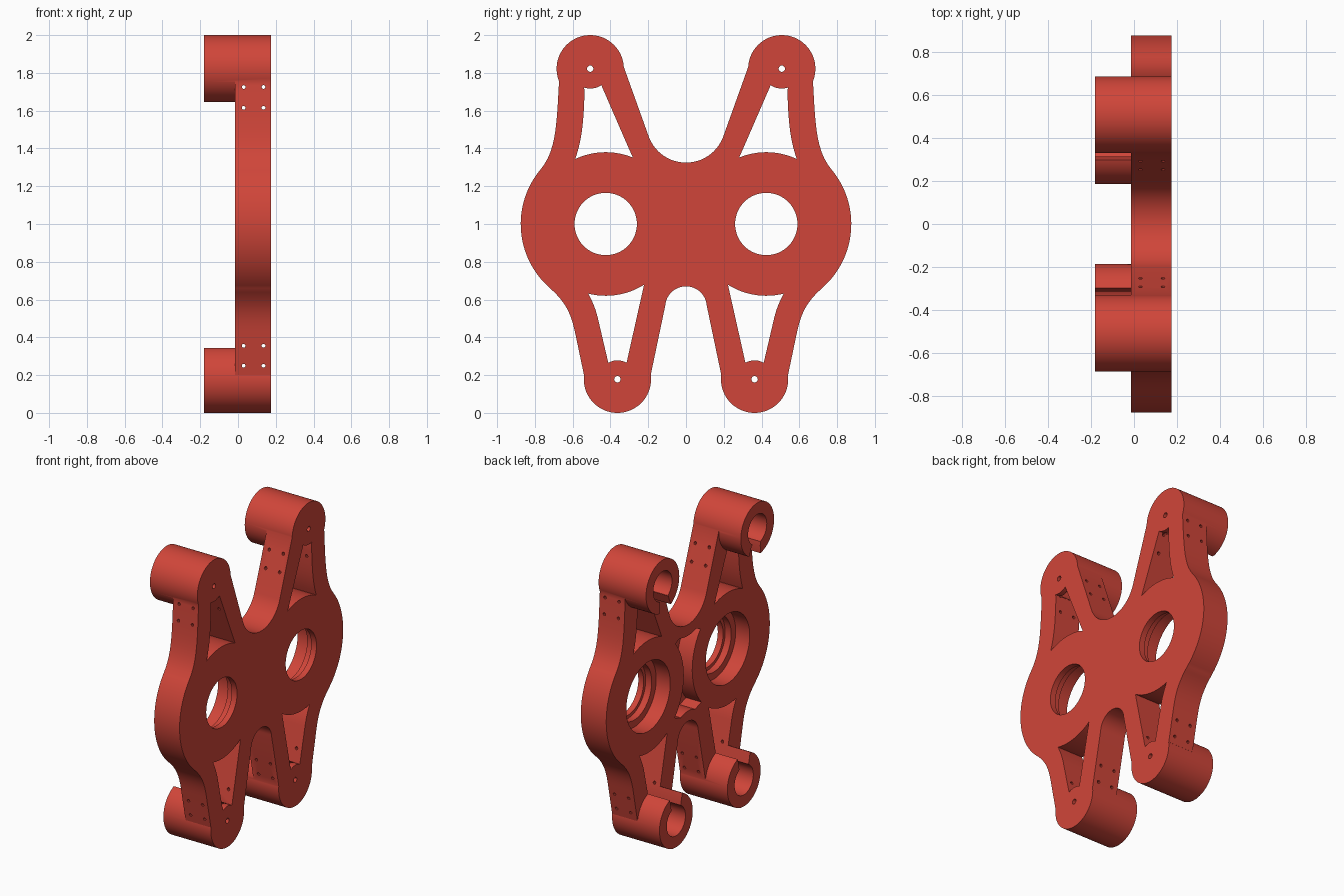
import bpy, bmesh, math
from mathutils import Vector
from mathutils.geometry import interpolate_bezier

if "Cube" in bpy.data.objects:
    bpy.data.objects.remove(bpy.data.objects["Cube"])

X0, X1, XB = -0.015, 0.175, -0.18      # plate back, plate front, boss back
RING, TOP, LOW = (0.425, 1.0), (0.507, 1.822), (0.363, 0.178)
BOSS_R = 0.178

red = bpy.data.materials.new("red")
red.diffuse_color = (0.63, 0.06, 0.041, 1)
red.use_nodes = True
red.node_tree.nodes["Principled BSDF"].inputs["Base Color"].default_value = red.diffuse_color


def arc(c, r, a0, a1, n=16):
    return [(c[0] + r * math.cos(math.radians(a0 + (a1 - a0) * i / n)),
             c[1] + r * math.sin(math.radians(a0 + (a1 - a0) * i / n))) for i in range(n + 1)]


def bez(a, b, c, d, n=12):
    return [(p[0], p[1]) for p in interpolate_bezier(*[Vector((q[0], q[1], 0)) for q in (a, b, c, d)], n)]


def circle(c, r, n=64):
    return arc(c, r, 0, 360 * (n - 1) / n, n - 1)


def box(y0, y1, z0, z1):
    return [(y0, z0), (y1, z0), (y1, z1), (y0, z1)]


def prism(name, loop, x0, x1, side=1):
    """Extrude a (y, z) loop along x; side=-1 mirrors it."""
    pts = []
    for p in loop:
        if not pts or math.dist(p, pts[-1]) > 1e-4:
            pts.append(p)
    if math.dist(pts[0], pts[-1]) < 1e-4:
        pts.pop()
    bm = bmesh.new()
    a = [bm.verts.new((x0, side * y, z)) for y, z in pts]
    b = [bm.verts.new((x1, side * y, z)) for y, z in pts]
    bm.faces.new(a)
    bm.faces.new(b)
    for i in range(len(a)):
        j = (i + 1) % len(a)
        bm.faces.new((a[i], a[j], b[j], b[i]))
    bmesh.ops.recalc_face_normals(bm, faces=bm.faces)
    me = bpy.data.meshes.new(name)
    bm.to_mesh(me)
    bm.free()
    me.materials.append(red)
    ob = bpy.data.objects.new(name, me)
    bpy.context.collection.objects.link(ob)
    return ob


def combine(tool, op):
    """Apply a boolean to the bracket and drop the tool."""
    m = bracket.modifiers.new("bool", 'BOOLEAN')
    m.operation, m.solver, m.object = op, 'EXACT', tool
    bpy.context.view_layer.objects.active = bracket
    bpy.ops.object.modifier_apply(modifier=m.name)
    bpy.data.objects.remove(tool)


def cut(loop, x0, x1, side=1):
    combine(prism("cutter", loop, x0, x1, side), 'DIFFERENCE')


# plate outline, right half from the upper notch down to the lower arch
half = arc((0, 1.535), 0.21, -90, -20)
half += [(0.331, 1.836), (0.507, 1.9)]
half += bez((0.672, 1.757), (0.685, 1.53), (0.686, 1.389), (0.770, 1.289))
half += arc(RING, 0.45, 40, -49, 32)
half += bez((0.720, 0.660), (0.629, 0.581), (0.605, 0.51), (0.586, 0.42))
half += [(0.540, 0.2), (0.363, 0.12), (0.187, 0.2)]
half += arc((0, 0.56), 0.11, 5, 90)
outline = half + [(-y, z) for y, z in reversed(half[1:-1])]
bracket = prism("bracket", outline, X0, X1)

# openings in the upper and lower arms
upper_hole = arc(TOP, 0.105, 236, 288, 10)
upper_hole += bez((0.537, 1.70), (0.542, 1.54), (0.55, 1.45), (0.586, 1.345))
upper_hole += arc(RING, 0.38, 65, 112.2) + [(0.305, 1.405)]
lower_hole = arc(LOW, 0.1, 61, 119, 10)
lower_hole += arc(RING, 0.38, 237.7, 284)
lower_hole += bez((0.517, 0.631), (0.49, 0.58), (0.475, 0.54), (0.464, 0.49))

# recess between the two bearing rings
recess = arc((0, 0.56), 0.18, 50, 130)
recess += [(-y, z) for y, z in arc(RING, 0.38, 222, 140)]
recess += arc((0, 1.535), 0.285, 245, 295)
recess += arc(RING, 0.38, 140, 222)
recess = [p for p in recess if 0.72 < p[1] < 1.27 and abs(p[0]) < 0.155]

# round bosses
for s in (1, -1):
    for c in (TOP, LOW):
        combine(prism("boss", circle(c, BOSS_R), XB, X1, s), 'UNION')

for s in (1, -1):
    # arm openings, also slicing the bosses
    cut(upper_hole, -0.3, 0.3, s)
    cut(lower_hole, -0.3, 0.3, s)
    # boss sockets with slots and pin holes
    for c, slot in ((TOP, box(0.452, 0.537, 1.69, 1.822)),
                    (LOW, box(0.314, 0.411, 0.178, 0.30))):
        cut(circle(c, 0.1), -0.3, 0.13, s)
        cut(slot, -0.3, 0.13, s)
        cut(circle(c, 0.017, 16), -0.3, 0.3, s)
    # stepped bearing bores
    cut(circle(RING, 0.235), -0.3, 0.09, s)
    cut(circle(RING, 0.187), -0.3, 0.135, s)
    cut(circle(RING, 0.165), -0.3, 0.3, s)
cut(recess, -0.3, 0.10)

# small screw holes across the arms
for x in (0.03, 0.135):
    for z in (1.725, 1.615, 0.355, 0.25):
        bpy.ops.mesh.primitive_cylinder_add(vertices=10, radius=0.01, depth=2.4,
                                            location=(x, 0, z), rotation=(math.pi / 2, 0, 0))
        combine(bpy.context.object, 'DIFFERENCE')

bpy.ops.object.select_all(action='DESELECT')
bracket.select_set(True)
bpy.context.view_layer.objects.active = bracket
bpy.ops.object.shade_smooth_by_angle(angle=math.radians(30))
bracket.data.materials.clear()
bracket.data.materials.append(red)
for p in bracket.data.polygons:
    p.material_index = 0
